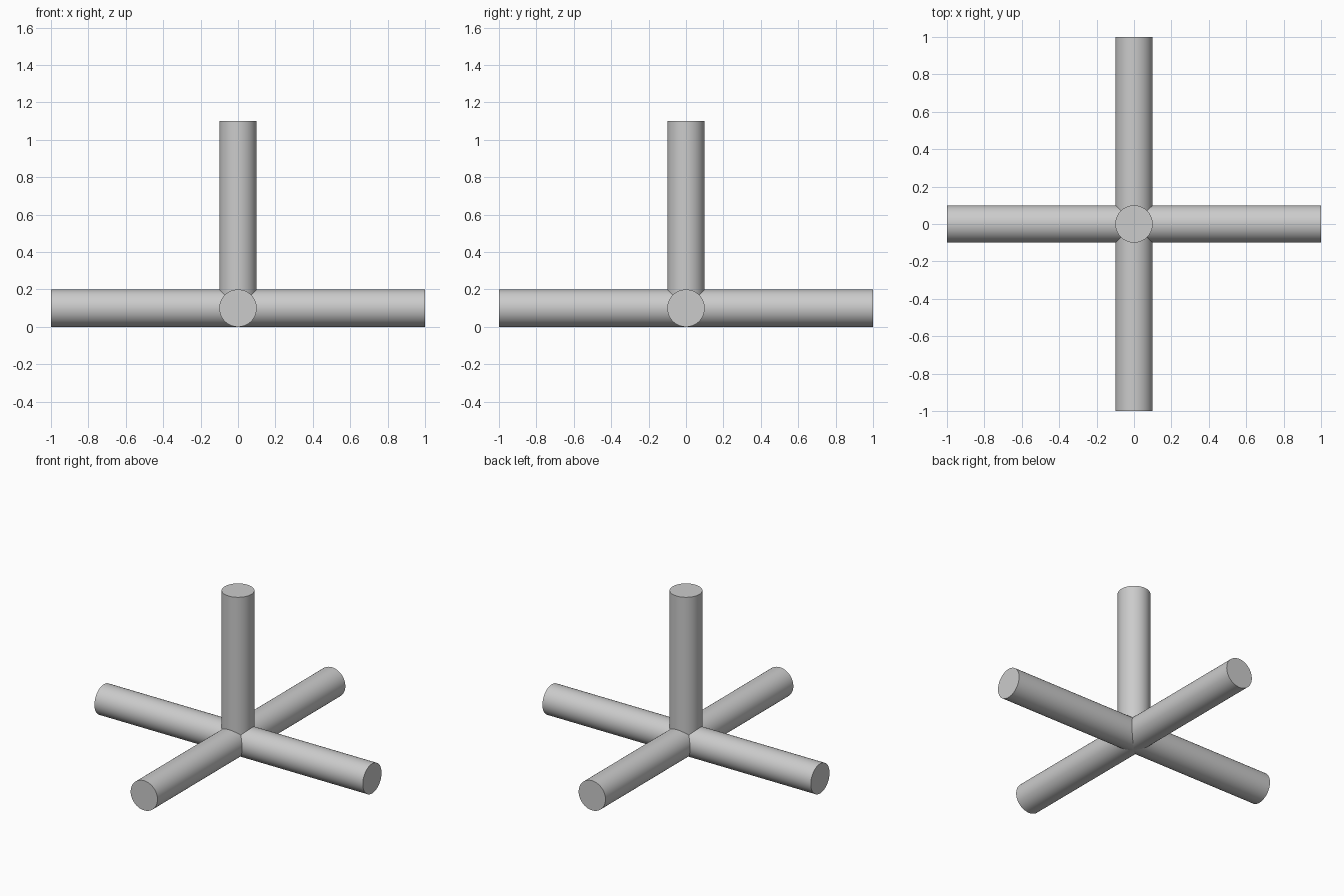
import bpy
from math import radians

cube = bpy.data.objects.get("Cube")
if cube:
    bpy.data.objects.remove(cube, do_unlink=True)

RADIUS = 0.1

# Single plain grey for the whole fitting
grey = bpy.data.materials.new("plain grey")
grey.use_nodes = True
colour = (0.6, 0.6, 0.6, 1)
grey.diffuse_color = colour
grey.node_tree.nodes["Principled BSDF"].inputs["Base Color"].default_value = colour


def rod(name, length, centre, rotation=(0, 0, 0)):
    """Capped round rod, smooth along its side with sharp end rims."""
    bpy.ops.mesh.primitive_cylinder_add(
        vertices=64, radius=RADIUS, depth=length, location=centre, rotation=rotation)
    obj = bpy.context.object
    obj.name = name
    obj.data.materials.append(grey)
    bpy.ops.object.transform_apply(location=False, rotation=True, scale=True)
    bpy.ops.object.shade_smooth_by_angle(angle=radians(30))
    return obj


# Two crossed floor bars and the upright post rising from their centre
rod("side_to_side_bar", 2, (0, 0, RADIUS), (0, radians(90), 0))
rod("front_to_back_bar", 2, (0, 0, RADIUS), (radians(90), 0, 0))
rod("upright_post", 1, (0, 0, RADIUS + 0.5))
